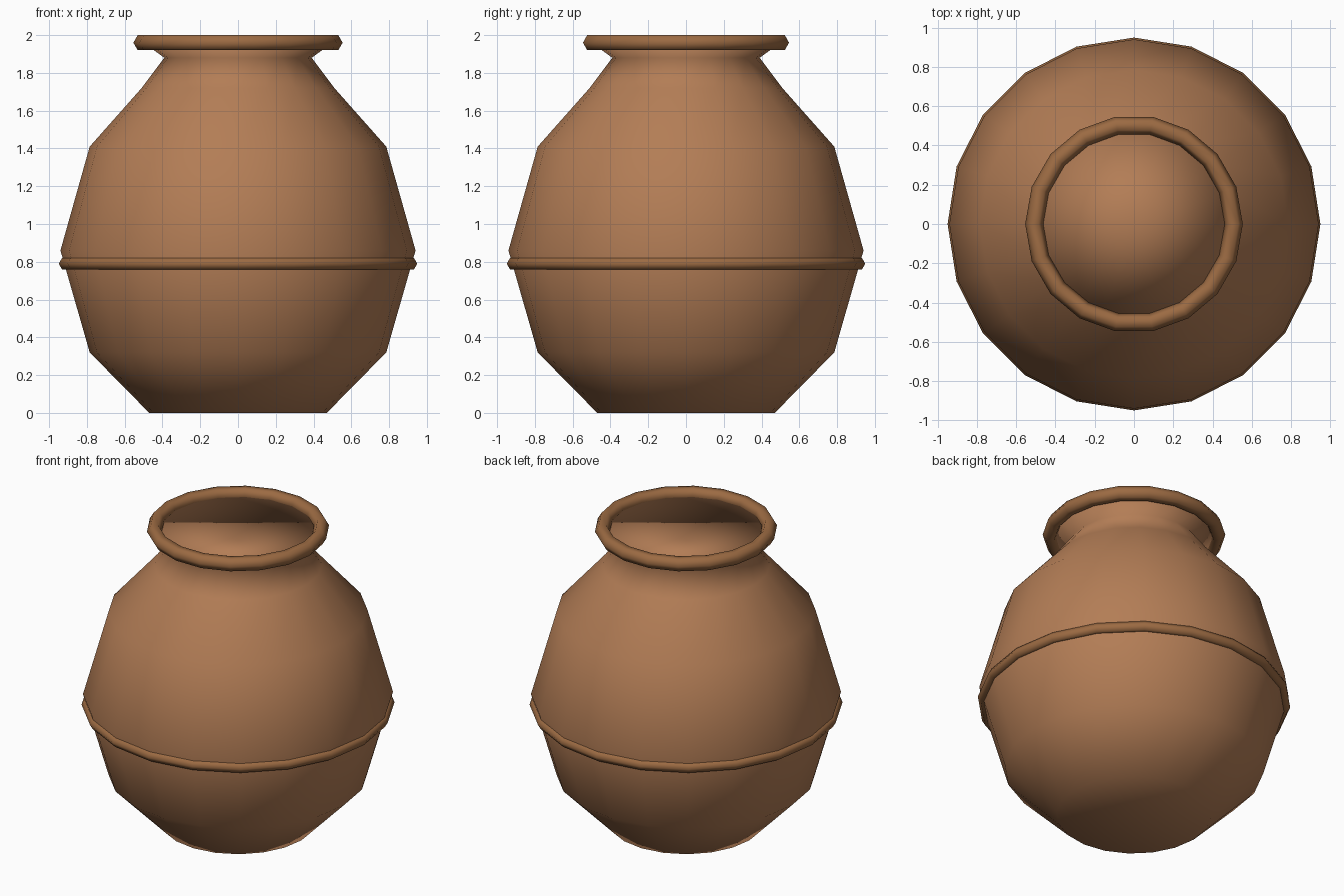
import bpy
import bmesh
from math import cos, sin, pi

if "Cube" in bpy.data.objects:
    bpy.data.objects.remove(bpy.data.objects["Cube"])


def material(name, color):
    mat = bpy.data.materials.new(name)
    mat.diffuse_color = (*color, 1)
    mat.use_nodes = True
    mat.node_tree.nodes["Principled BSDF"].inputs["Base Color"].default_value = mat.diffuse_color
    return mat


def lathe(name, profile, sides, mat, closed=False):
    """Revolve (radius, z) points around z; radius 0 becomes a single pole."""
    bm = bmesh.new()
    rings = []
    for r, z in profile:
        if r == 0:
            rings.append([bm.verts.new((0, 0, z))] * sides)
        else:
            rings.append([bm.verts.new((r * cos(2 * pi * i / sides),
                                        r * sin(2 * pi * i / sides), z))
                          for i in range(sides)])
    pairs = list(zip(rings, rings[1:]))
    if closed:
        pairs.append((rings[-1], rings[0]))
    for a, b in pairs:
        for i in range(sides):
            j = (i + 1) % sides
            corners = list(dict.fromkeys((a[i], a[j], b[j], b[i])))
            bm.faces.new(corners).smooth = True
    bmesh.ops.recalc_face_normals(bm, faces=bm.faces[:])
    mesh = bpy.data.meshes.new(name)
    bm.to_mesh(mesh)
    bm.free()
    mesh.materials.append(mat)
    obj = bpy.data.objects.new(name, mesh)
    bpy.context.collection.objects.link(obj)
    return obj


def hex_ring(name, major, minor, z, sides, mat):
    section = [(major + minor * cos(k * pi / 3), z + minor * sin(k * pi / 3))
               for k in range(6)]
    return lathe(name, section, sides, mat, closed=True)


clay = material("clay", (0.45, 0.205, 0.092))
dark_clay = material("dark_clay", (0.33, 0.145, 0.055))

# Pot body: flat base, swelling belly, flared neck and dished top
lathe("pot_body", [(0, 0), (0.47, 0), (0.785, 0.32), (0.94, 0.86),
                   (0.785, 1.41), (0.51, 1.72), (0.39, 1.88),
                   (0.50, 1.96), (0, 1.88)], 20, clay)

# Lip ring and belly band
hex_ring("rim", 0.508, 0.046, 1.96, 18, dark_clay)
hex_ring("belly_band", 0.914, 0.035, 0.79, 20, dark_clay)
